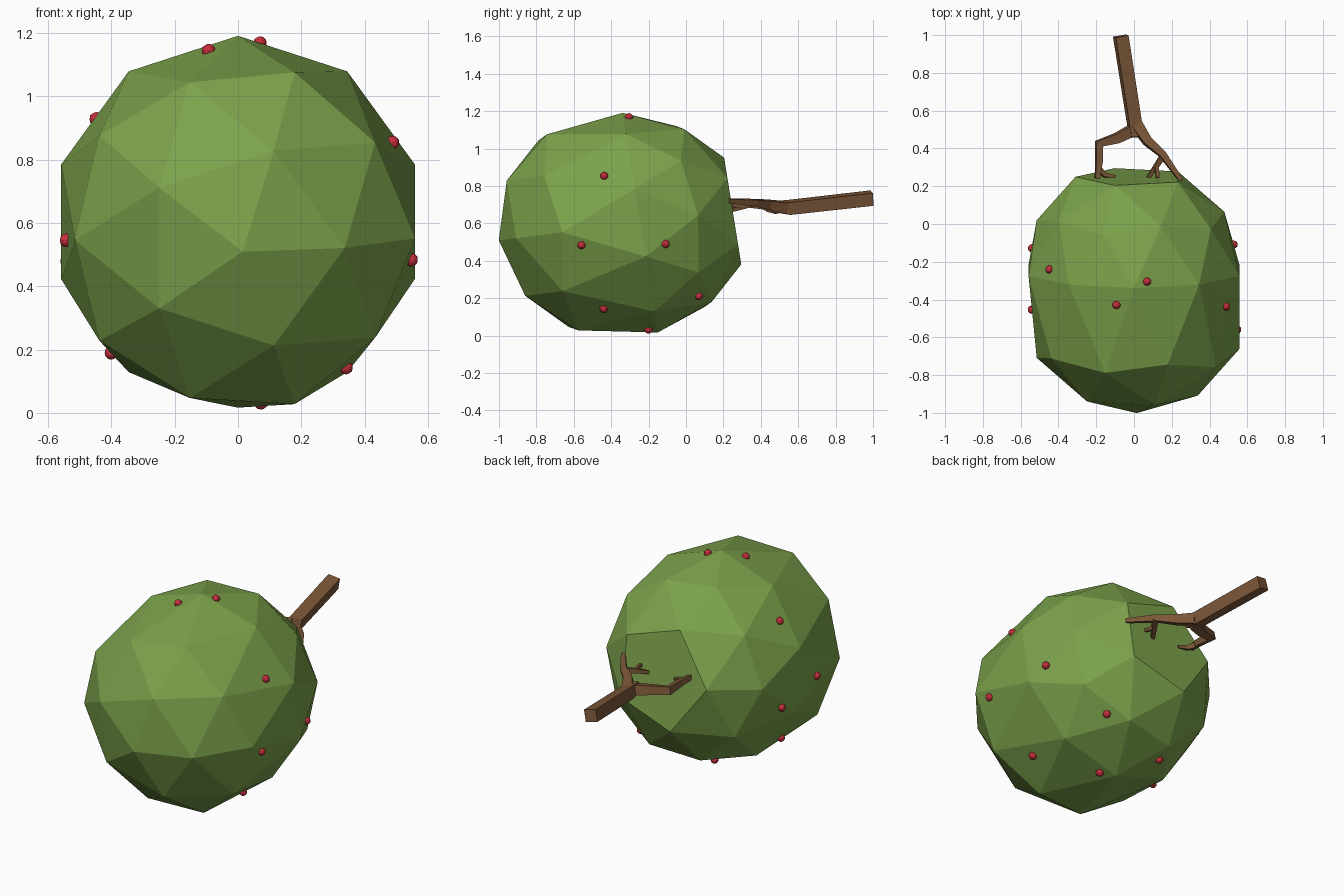
import bpy, bmesh, math
from mathutils import Vector

if "Cube" in bpy.data.objects:
    bpy.data.objects.remove(bpy.data.objects["Cube"])


def material(name, rgb):
    m = bpy.data.materials.new(name)
    m.diffuse_color = (*rgb, 1)
    m.use_nodes = True
    m.node_tree.nodes["Principled BSDF"].inputs["Base Color"].default_value = m.diffuse_color
    return m


def to_object(name, bm, mat):
    bmesh.ops.recalc_face_normals(bm, faces=bm.faces[:])
    me = bpy.data.meshes.new(name)
    bm.to_mesh(me)
    bm.free()
    me.materials.append(mat)
    ob = bpy.data.objects.new(name, me)
    bpy.context.collection.objects.link(ob)
    return ob


leaf = material("leaf", (0.20, 0.36, 0.07))
wood = material("wood", (0.20, 0.095, 0.04))
red = material("berry_red", (0.60, 0.03, 0.05))

# Crown: low-poly ball lying along y, slightly tilted, with a flat back
bm = bmesh.new()
bmesh.ops.create_icosphere(bm, subdivisions=2, radius=1)
for v in bm.verts:
    x, up, axis = v.co
    if axis > 0.1:
        centre, r = -0.385, 0.616
    elif axis < -0.1:
        centre, r = -0.235, 0.57
    else:
        centre, r = -0.245, 0.587
    y = centre - r * axis
    off = y + 0.25
    v.co = (r * x - 0.02 * off, y - 0.16 * r * up, 0.603 + 0.125 * off + r * up)
back = max(bm.verts, key=lambda v: v.co.y)
bmesh.ops.dissolve_verts(bm, verts=[back])
crown = to_object("crown", bm, leaf)

# Trunk and branches: tapered four-sided limbs
def limb(bm, path):
    rings = []
    pts = [Vector(p[:3]) for p in path]
    for i, p in enumerate(pts):
        t = (pts[min(i + 1, len(pts) - 1)] - pts[max(i - 1, 0)]).normalized()
        side = t.cross(Vector((0, 0, 1))).normalized()
        top = side.cross(t)
        r = path[i][3] * math.sqrt(2)
        ring = []
        for k in range(4):
            a = math.radians(57 + 90 * k)
            ring.append(bm.verts.new(p + r * (math.cos(a) * side + math.sin(a) * top)))
        rings.append(ring)
    for a, b in zip(rings, rings[1:]):
        for k in range(4):
            bm.faces.new((a[k], a[(k + 1) % 4], b[(k + 1) % 4], b[k]))
    bm.faces.new(rings[0])
    bm.faces.new(rings[-1])


bm = bmesh.new()
limb(bm, [(-0.07, 0.995, 0.735, 0.035), (0.0, 0.55, 0.685, 0.034), (0.005, 0.46, 0.69, 0.024)])
limb(bm, [(0.0, 0.50, 0.685, 0.03), (-0.09, 0.455, 0.69, 0.025), (-0.185, 0.425, 0.70, 0.022),
          (-0.185, 0.33, 0.705, 0.017), (-0.195, 0.235, 0.71, 0.012)])
limb(bm, [(-0.185, 0.29, 0.70, 0.014), (-0.155, 0.26, 0.69, 0.012), (-0.10, 0.25, 0.68, 0.007)])
limb(bm, [(0.01, 0.53, 0.685, 0.03), (0.07, 0.44, 0.70, 0.024), (0.15, 0.37, 0.71, 0.018),
          (0.25, 0.23, 0.72, 0.011)])
limb(bm, [(0.16, 0.37, 0.71, 0.015), (0.12, 0.31, 0.69, 0.013), (0.075, 0.245, 0.67, 0.009)])
limb(bm, [(0.12, 0.31, 0.69, 0.011), (0.125, 0.245, 0.70, 0.008)])
to_object("trunk_and_branches", bm, wood)

# Berries: small balls snapped onto the crown surface
spots = [(-.095, -.43, 1.15), (.07, -.305, 1.17), (-.45, -.24, .93), (.505, -.44, .865),
         (.555, -.56, .48), (.525, -.11, .49), (.34, -.44, .145), (.25, .07, .21),
         (.075, -.20, .025), (-.56, -.455, .545), (-.56, -.12, .475), (-.40, -.32, .19),
         (-.19, 0, .1)]
bm = bmesh.new()
for s in spots:
    hit, loc, normal, idx = crown.closest_point_on_mesh(Vector(s))
    made = bmesh.ops.create_icosphere(bm, subdivisions=2, radius=0.022)["verts"]
    bmesh.ops.translate(bm, verts=made, vec=loc + 0.003 * normal)
to_object("berries", bm, red)
